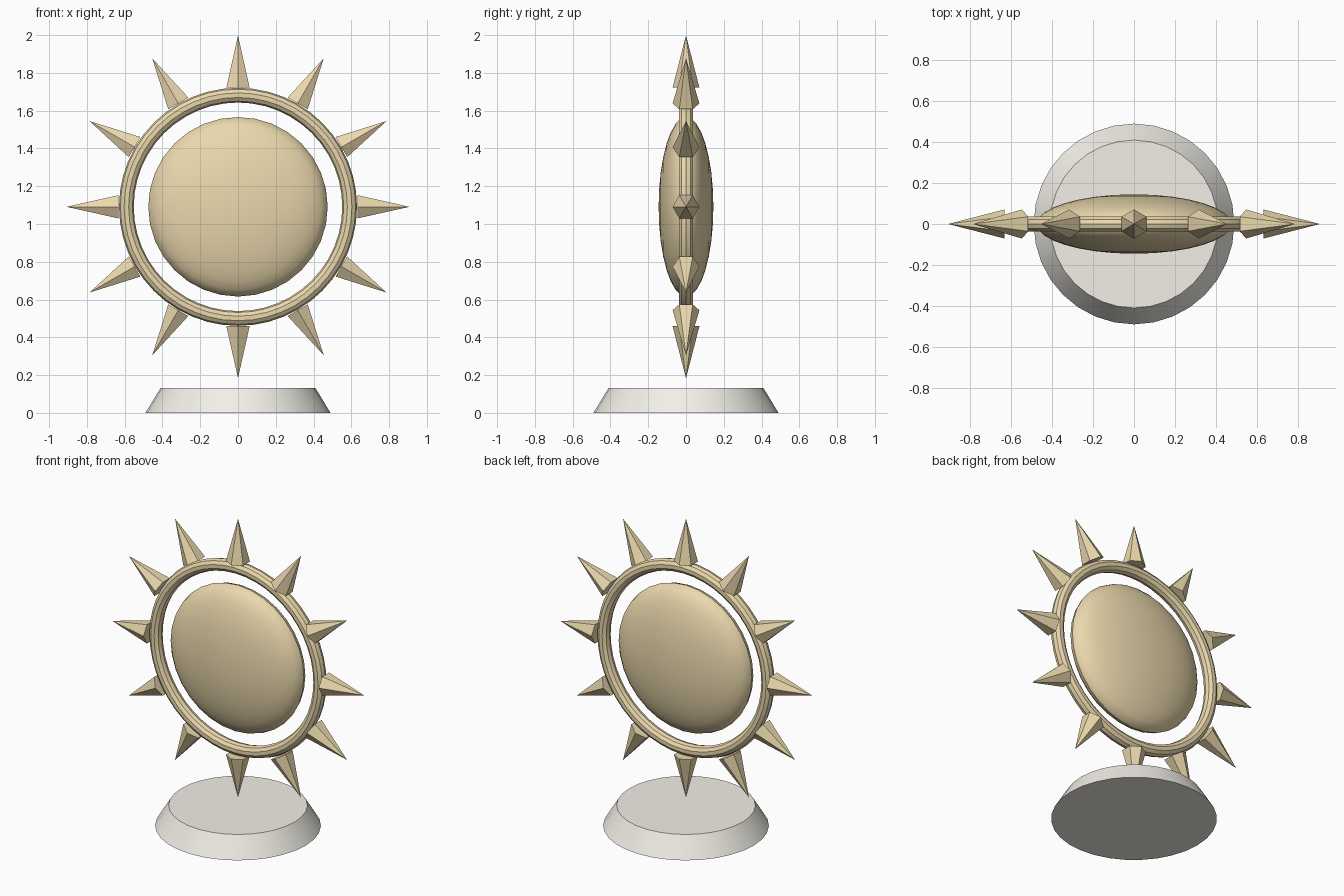
import bpy
from math import radians, sin, cos, tau

if "Cube" in bpy.data.objects:
    bpy.data.objects.remove(bpy.data.objects["Cube"])

CENTRE_Z = 1.091


def material(name, colour):
    m = bpy.data.materials.new(name)
    m.diffuse_color = (*colour, 1)
    m.use_nodes = True
    m.node_tree.nodes["Principled BSDF"].inputs["Base Color"].default_value = m.diffuse_color
    return m


gold = material("gold", (0.83, 0.69, 0.42))
cream = material("cream", (0.89, 0.87, 0.80))


def finish(name, mat, smooth=True):
    ob = bpy.context.object
    ob.name = name
    ob.data.materials.append(mat)
    bpy.ops.object.transform_apply(location=False, rotation=True, scale=True)
    if smooth:
        bpy.ops.object.shade_smooth_by_angle(angle=radians(35))
    return ob


# Tapered round base
bpy.ops.mesh.primitive_cone_add(vertices=32, radius1=0.49, radius2=0.41,
                                depth=0.132, location=(0, 0, 0.066))
finish("base", cream)

# Lens-shaped sun disc
bpy.ops.mesh.primitive_uv_sphere_add(segments=32, ring_count=16, radius=1,
                                     location=(0, 0, CENTRE_Z),
                                     rotation=(radians(90), 0, 0))
bpy.context.object.scale = (0.475, 0.475, 0.145)
finish("sun_disc", gold)
bpy.ops.object.shade_smooth()

# Ring around the disc
bpy.ops.mesh.primitive_torus_add(major_segments=48, minor_segments=10,
                                 major_radius=0.591, minor_radius=0.039,
                                 location=(0, 0, CENTRE_Z),
                                 rotation=(radians(90), 0, 0))
finish("ring", gold)
bpy.ops.object.shade_smooth()

# Twelve six-sided rays standing on the ring
INNER, OUTER = 0.632, 0.908
mid = (INNER + OUTER) / 2
for i in range(12):
    a = tau * i / 12
    bpy.ops.mesh.primitive_cone_add(
        vertices=6, radius1=0.071, radius2=0, depth=OUTER - INNER,
        location=(mid * sin(a), 0, CENTRE_Z + mid * cos(a)),
        rotation=(0, a, 0))
    finish(f"ray_{i + 1}", gold, smooth=False)
